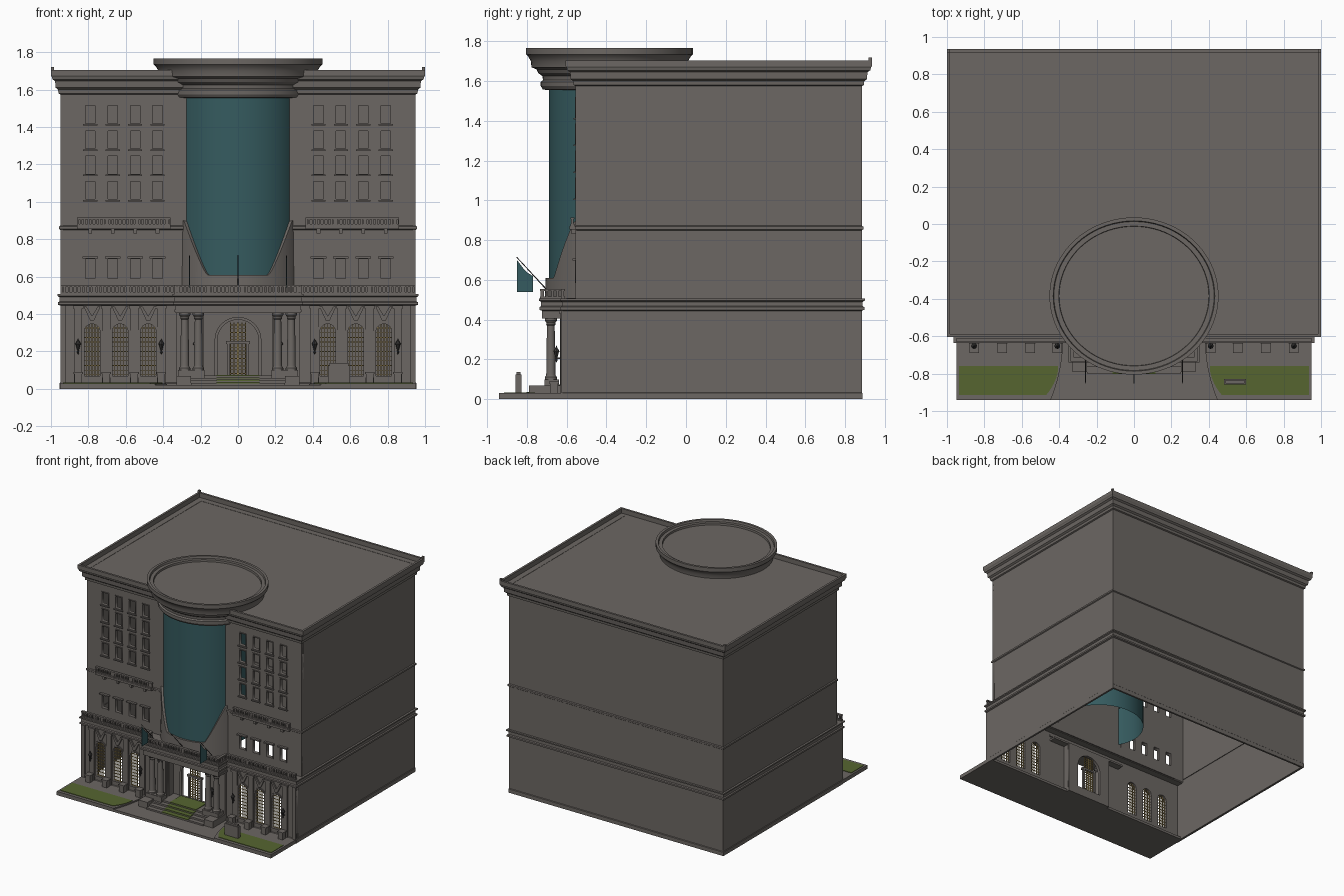
import bpy, bmesh, math
from mathutils import Vector, Matrix

if "Cube" in bpy.data.objects:
    bpy.data.objects.remove(bpy.data.objects["Cube"])

def mat(name, r, g, b):
    m = bpy.data.materials.new(name)
    m.diffuse_color = (r, g, b, 1)
    m.use_nodes = True
    m.node_tree.nodes["Principled BSDF"].inputs["Base Color"].default_value = m.diffuse_color
    return m

STONE = mat("warm_grey_stone", .150, .136, .125)
GLASS = mat("teal", .036, .105, .115)
GRASS = mat("grass_green", .092, .130, .030)
BRASS = mat("brass", .30, .22, .08)
IRON = mat("dark_iron", .045, .043, .042)
CY, ASP = -.385, .93          # centre and aspect of the oval tower

def finish(name, bm, m, smooth=False):
    me = bpy.data.meshes.new(name)
    bmesh.ops.recalc_face_normals(bm, faces=bm.faces)
    bm.to_mesh(me)
    bm.free()
    ob = bpy.data.objects.new(name, me)
    bpy.context.collection.objects.link(ob)
    me.materials.append(m)
    if smooth:
        bpy.ops.object.select_all(action='DESELECT')
        ob.select_set(True)
        bpy.context.view_layer.objects.active = ob
        bpy.ops.object.shade_smooth_by_angle(angle=math.radians(30))
    return ob

def boxes(name, items, m):
    """items: (x0, x1, y0, y1, z0, z1)"""
    bm = bmesh.new()
    for x0, x1, y0, y1, z0, z1 in items:
        T = Matrix.Translation(((x0+x1)/2, (y0+y1)/2, (z0+z1)/2))
        bmesh.ops.create_cube(bm, size=1, matrix=T @ Matrix.Diagonal((abs(x1-x0), abs(y1-y0), abs(z1-z0), 1)))
    return finish(name, bm, m)

def both(items):
    return items + [(-b, -a, c, d, e, f) for a, b, c, d, e, f in items]

def prism(name, pts, vec, m):
    bm = bmesh.new()
    f = bm.faces.new([bm.verts.new(p) for p in pts])
    r = bmesh.ops.extrude_face_region(bm, geom=[f])
    bmesh.ops.translate(bm, vec=vec, verts=[v for v in r['geom'] if isinstance(v, bmesh.types.BMVert)])
    return finish(name, bm, m)

def loft(name, rows, m, closed=True, smooth=False):
    bm = bmesh.new()
    vs = [[bm.verts.new(p) for p in r] for r in rows]
    n = len(rows[0])
    for a, b in zip(vs, vs[1:]):
        for i in range(n if closed else n-1):
            j = (i+1) % n
            bm.faces.new((a[i], a[j], b[j], b[i]))
    return finish(name, bm, m, smooth)

def band(name, prof, x, y0, y1):
    """moulding profile (offset, z) carried round a rectangle"""
    return loft(name, [[(-x-o, y0-o, z), (x+o, y0-o, z), (x+o, y1+o, z), (-x-o, y1+o, z)] for o, z in prof], STONE)

def lathe(name, prof, cx, cy, m, asp=1, n=24):
    A = [2*math.pi*i/n for i in range(n)]
    return loft(name, [[(cx+r*math.cos(a), cy+asp*r*math.sin(a), z) for a in A] for r, z in prof], m, smooth=True)

def plate(name, loops, y0, y1, m):
    """upright plate in the xz plane; later loops are holes"""
    cu = bpy.data.curves.new(name, 'CURVE')
    cu.dimensions, cu.fill_mode, cu.extrude = '2D', 'BOTH', abs(y1-y0)/2
    for lp in loops:
        s = cu.splines.new('POLY')
        s.points.add(len(lp)-1)
        for p, (x, z) in zip(s.points, lp):
            p.co = (x, z, 0, 1)
        s.use_cyclic_u = True
    tmp = bpy.data.objects.new(name + "_curve", cu)
    bpy.context.collection.objects.link(tmp)
    me = bpy.data.meshes.new_from_object(tmp.evaluated_get(bpy.context.evaluated_depsgraph_get()))
    bpy.data.objects.remove(tmp)
    me.transform(Matrix.Translation((0, (y0+y1)/2, 0)) @ Matrix.Rotation(math.pi/2, 4, 'X'))
    me.materials.clear()
    me.materials.append(m)
    ob = bpy.data.objects.new(name, me)
    bpy.context.collection.objects.link(ob)

def rect(x0, x1, z0, z1):
    return [(x0, z0), (x1, z0), (x1, z1), (x0, z1)]

def arch(cx, r, z0, zs, n=12):
    return [(cx-r, z0), (cx+r, z0)] + [(cx+r*math.cos(math.pi*i/n), zs+r*math.sin(math.pi*i/n)) for i in range(n+1)]

def balustrade(name, x0, x1, y0, y1, z0, z1, step=.022):
    """railing along the longer side of the box"""
    h, along_x = z1-z0, abs(x1-x0) > abs(y1-y0)
    L = [(x0, x1, y0, y1, z0, z0+.2*h), (x0, x1, y0, y1, z1-.2*h, z1)]
    a, b = (x0, x1) if along_x else (y0, y1)
    n = max(1, int((b-a)/step))
    for i in range(n+1):
        c, w = a+(b-a)*i/n, .011 if i % 8 == 0 else .005
        lo, hi = max(a, c-w), min(b, c+w)
        L.append((lo, hi, y0+.004, y1-.004, z0, z1) if along_x else (x0+.004, x1-.004, lo, hi, z0, z1))
    return boxes(name, L, STONE)

# hollow body: side and back walls, roof, terrace over the lower storey
boxes("side_walls", both([(.935, .95, -.555, .885, 0, 1.67), (.935, .95, -.62, -.555, 0, .505)]), STONE)
boxes("back_wall", [(-.95, .95, .87, .885, 0, 1.67)], STONE)
boxes("roof", [(-.985, .985, -.59, .92, 1.655, 1.668)], STONE)
boxes("terrace", [(-.95, .95, -.62, -.54, .485, .505)], STONE)
COLS, ROWS = (.43, .55, .67, .79), (1.015, 1.15, 1.285, 1.42)
wins = [(s*c, z, z+.095) for s in (-1, 1) for c in COLS for z in ROWS] + [(s*c, .59, .695) for s in (-1, 1) for c in COLS]
plate("upper_front_wall", [rect(-.95, .95, .49, 1.66)] + [rect(c-.026, c+.026, a, b) for c, a, b in wins], -.552, -.53, STONE)
for i, (c, a, b) in enumerate(wins):
    plate("window_frame", [rect(c-.033, c+.033, a-.006, b+.006), rect(c-.026, c+.026, a, b)], -.558, -.55, STONE)
boxes("window_sills", [(c-.038, c+.038, -.567, -.55, a-.012, a-.004) for c, a, b in wins if a > .9], STONE)
boxes("window_hoods", [(c-.042, c+.042, -.572, -.55, b+.002, b+.012) for c, a, b in wins if a < .9], STONE)

# mouldings round the building
band("main_cornice", [(0, 1.575), (.01, 1.58), (.012, 1.6), (.025, 1.61), (.028, 1.645), (.042, 1.655), (.045, 1.667),
                      (.05, 1.675), (.05, 1.705), (.033, 1.705), (.033, 1.66)], .95, -.555, .885)
boxes("cornice_corner_blocks", both([(.984, 1, .918, .936, 1.70, 1.72)]), STONE)
band("string_course", [(0, .85), (.007, .855), (.007, .868), (0, .873)], .95, -.552, .885)
BELT = [(0, .445), (.012, .45), (.012, .463), (.004, .468), (.004, .49), (.015, .496), (.015, .506), (-.02, .508)]
band("belt_course", BELT, .95, -.62, .885)
band("plinth", [(.004, 0), (.004, .03), (0, .034)], .95, -.62, .885)

# oval glass tower with crown and sloping stone skirt
lathe("glass_tower", [(.328, .58), (.328, 1.57)], 0, CY, GLASS, ASP, 72)
lathe("tower_crown", [(.327, 1.555), (.36, 1.558), (.372, 1.575), (.372, 1.597), (.36, 1.605), (.362, 1.625), (.385, 1.64),
                      (.395, 1.66), (.422, 1.67), (.425, 1.70), (.44, 1.725), (.452, 1.735), (.452, 1.766), (.432, 1.766),
                      (.428, 1.75), (.402, 1.75), (.40, 1.735), (.001, 1.735)], 0, CY, STONE, ASP, 72)
A = [math.radians(-64+128*i/64) for i in range(65)]
def skirt_top(x):
    t = max(0, (abs(x)-.165)/.11)
    return min(.9, .61+.25*t**1.2)
def oval(r, a, z):
    return (r*math.sin(a), CY-ASP*r*math.cos(a), z)
loft("tower_skirt", [[oval(.35, a, .5) for a in A], [oval(.345, a, skirt_top(.345*math.sin(a))) for a in A],
                     [oval(.325, a, skirt_top(.345*math.sin(a))) for a in A]], STONE, closed=False)

# wing balconies with brackets
for s in (-1, 1):
    x0, x1 = sorted((s*.36, s*.86))
    balustrade("wing_balcony", x0, x1, -.582, -.562, .872, .915, .02)
    boxes("balcony_floor", [(x0, x1, -.585, -.55, .855, .872)], STONE)
    boxes("balcony_brackets", [(s*c-.01, s*c+.01, -.575, -.55, .83, .855) for c in COLS], STONE)
    # railing above the lower storey
    a, b = sorted((s*.34, s*.95))
    balustrade("terrace_railing", a, b, -.63, -.61, .507, .555)
    balustrade("portico_side_railing", *sorted((s*.34, s*.32)), -.725, -.62, .507, .555)
balustrade("portico_front_railing", -.34, .34, -.735, -.715, .507, .555)

# lower front wall with arched windows
BAYS, PIERS = (.48, .63, .78), (.41, .555, .705, .855)
plate("lower_front_wall", [rect(-.95, .95, 0, .49), rect(-.19, .19, .03, .41)] +
      [arch(s*c, .042, .07, .305) for s in (-1, 1) for c in BAYS], -.62, -.595, STONE)
bars = []
for s in (-1, 1):
    for c in BAYS:
        c *= s
        plate("arch_trim", [arch(c, .052, .06, .305), arch(c, .042, .07, .305)], -.628, -.618, STONE)
        for k in range(-2, 3):
            x = k*.016
            bars.append((c+x-.002, c+x+.002, -.612, -.606, .07, .305+math.sqrt(.042**2-x*x)))
        for k in range(11):
            z = .075+k*.025
            w = math.sqrt(max(0, .042**2-max(0, z-.305)**2))
            bars.append((c-w, c+w, -.612, -.606, z-.002, z+.002))
        # swag above each window
        prism("swag", [(c-.045, -.618, .44), (c-.03, -.618, .44), (c, -.618, .39), (c+.03, -.618, .44),
                       (c+.045, -.618, .44), (c+.01, -.618, .365), (c-.01, -.618, .365)], (0, -.014, 0), STONE)
boxes("window_grilles", bars, BRASS)
boxes("pilasters", both([(c-.022, c+.022, -.632, -.615, .03, .43) for c in PIERS] +
                        [(c-.028, c+.028, -.638, -.615, .43, .446) for c in PIERS] + [(.92, .95, -.63, -.615, .03, .446)]), STONE)
boxes("pilaster_pedestals", both([(c-.02, c+.02, -.685, -.645, .02, .08) for c in PIERS] +
                                 [(c-.025, c+.025, -.69, -.64, .08, .09) for c in PIERS]), STONE)

# wall lanterns
for s in (-1, 1):
    for c in (.41, .855, .225):
        lathe("lantern", [(.001, .185), (.006, .195), (.004, .205), (.012, .235), (.016, .24), (.003, .262), (.001, .27)],
              s*c, -.652, IRON, n=8)
        boxes("lantern_arm", [(s*c-.003, s*c+.003, -.652, -.618, .203, .209)], IRON)

# portico: entablature, columns, side piers
band("portico_entablature", [(-.03, .405), (0, .405), (0, .43)] + BELT, .335, -.725, -.60)
boxes("portico_ceiling", [(-.34, .34, -.72, -.54, .41, .425)], STONE)
boxes("portico_deck", [(-.34, .34, -.735, -.60, .498, .507)], STONE)
for s in (-1, 1):
    for c in (.285, .212):
        lathe("column", [(.001, .1), (.03, .1), (.03, .112), (.024, .12), (.023, .13), (.022, .25), (.019, .37), (.024, .376),
                         (.022, .384), (.03, .395), (.03, .407)], s*c, -.68, STONE, n=20)
boxes("column_bases", both([(.18, .32, -.712, -.64, .02, .1), (.2, .33, -.635, -.61, .03, .41)]), STONE)

# recessed entrance with arched doorway
plate("entrance_wall", [rect(-.2, .2, .03, .42), arch(0, .11, .05, .26, 20)], -.55, -.535, STONE)
plate("entrance_trim", [arch(0, .125, .05, .26, 20), arch(0, .11, .05, .26, 20)], -.56, -.548, STONE)
boxes("entrance_sides", both([(.185, .2, -.61, -.54, .03, .42)]), STONE)
boxes("entrance_floor", [(-.2, .2, -.63, -.535, .0, .07)], STONE)
boxes("door_surround", both([(.045, .058, -.55, -.53, .07, .25)]) + [] and
      both([(.045, .058, -.55, -.53, .07, .25)]) + [(-.065, .065, -.555, -.53, .24, .255)], STONE)
boxes("door_grille", both([(x-.0025, x+.0025, -.545, -.538, .07, .355) for x in (.003, .022, .041)]) +
      [(-.043, .043, -.545, -.538, .08+.02*i, .084+.02*i) for i in range(14)], BRASS)

# steps with green carpet
boxes("steps", [(-.25, .25, -.80+.035*i, -.62, 0, .032+.013*i) for i in range(4)], STONE)
boxes("step_cheeks", both([(.25, .33, -.79, -.62, 0, .07)]), STONE)
boxes("green_carpet", [(-.115, .115, -.803+.035*i, -.765+.035*i if i < 3 else -.56, .03+.013*i, .036+.013*i) for i in range(4)], GRASS)

# forecourt: paving, raised lawns with a curved inner edge
boxes("paving", [(-.95, .95, -.94, -.56, 0, .02)], STONE)
for s in (-1, 1):
    def edge(dx, ya, yb):
        return [(s*(.38+dx+.065*(i/10)**2), ya+(yb-ya)*i/10) for i in range(11)]
    def lawn(name, dx, ya, yb, xo, z0, z1, m):
        pts = edge(dx, ya, yb) + [(s*xo, yb), (s*xo, ya)]
        prism(name, [(x, y, z0) for x, y in pts], (0, 0, z1-z0), m)
    lawn("lawn_kerb", 0, -.62, -.94, .95, .0, .03, STONE)
    lawn("lawn", .025, -.76, -.915, .935, .028, .034, GRASS)

# blank marker stone on the right lawn
boxes("marker_stone", [(.48, .6, -.857, -.828, .03, .125), (.49, .59, -.852, -.833, .125, .138)], STONE)

# flagpoles and two flags
for x in (-.26, 0, .26):
    a, b = Vector((x, -.70, .55)), Vector((x, -.852, .715))
    bm = bmesh.new()
    q = (b-a).to_track_quat('Z', 'Y').to_matrix().to_4x4()
    bmesh.ops.create_cone(bm, cap_ends=True, segments=8, radius1=.003, radius2=.002, depth=(b-a).length,
                          matrix=Matrix.Translation((a+b)/2) @ q)
    finish("flagpole", bm, IRON)
    if x:
        prism("flag", [(x-.002, y, z) for y, z in ((-.85, .70), (-.82, .66), (-.795, .635), (-.77, .62), (-.77, .54), (-.85, .54))],
              (.004, 0, 0), GLASS)
